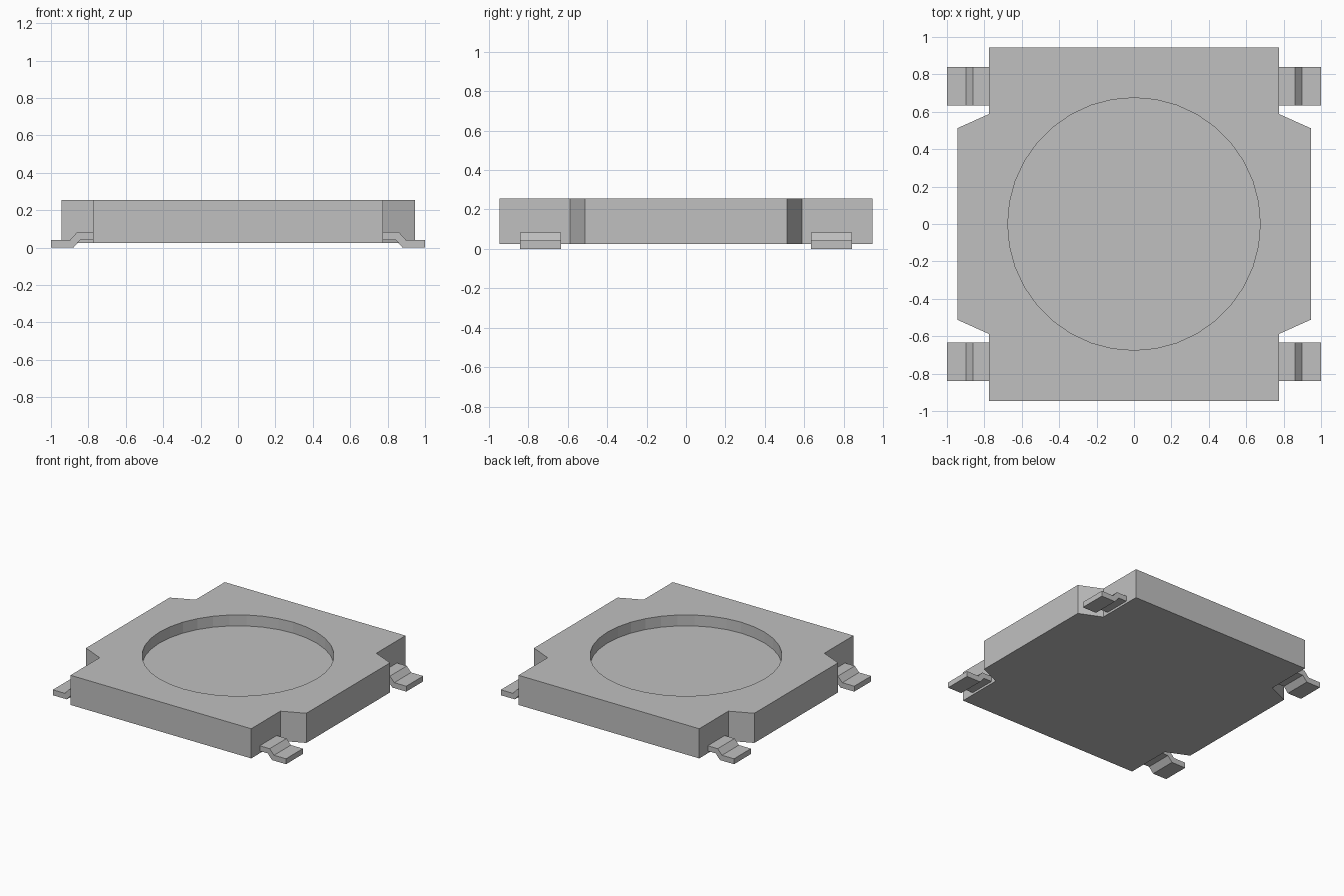
import bpy
import bmesh
from math import radians
from mathutils import Matrix, Vector

cube = bpy.data.objects.get("Cube")
if cube:
    bpy.data.objects.remove(cube, do_unlink=True)

GREY = (0.53, 0.53, 0.53, 1.0)
grey = bpy.data.materials.new("plain grey")
grey.use_nodes = True
grey.diffuse_color = GREY
grey.node_tree.nodes["Principled BSDF"].inputs["Base Color"].default_value = GREY


def prism(name, points, direction):
    """Extrude a flat outline along a direction into a closed solid."""
    bm = bmesh.new()
    face = bm.faces.new([bm.verts.new(p) for p in points])
    ext = bmesh.ops.extrude_face_region(bm, geom=[face], use_keep_orig=True)
    verts = [g for g in ext["geom"] if isinstance(g, bmesh.types.BMVert)]
    bmesh.ops.translate(bm, verts=verts, vec=Vector(direction))
    bmesh.ops.recalc_face_normals(bm, faces=bm.faces)
    mesh = bpy.data.meshes.new(name)
    bm.to_mesh(mesh)
    bm.free()
    mesh.materials.append(grey)
    obj = bpy.data.objects.new(name, mesh)
    bpy.context.collection.objects.link(obj)
    return obj


# Housing: square block with notched corners
BOTTOM, TOP, FLOOR = 0.025, 0.255, 0.17
quarter = [(0.945, 0.512), (0.775, 0.588), (0.775, 0.945)]
outline = (quarter
           + [(-x, y) for x, y in reversed(quarter)]
           + [(-x, -y) for x, y in quarter]
           + [(x, -y) for x, y in reversed(quarter)])
housing = prism("housing", [(x, y, BOTTOM) for x, y in outline],
                (0, 0, TOP - BOTTOM))

# Round recess in the top
rim = [Matrix.Rotation(radians(a), 3, "Z") @ Vector((0.675, 0, FLOOR))
       for a in range(0, 360, 10)]
cutter = prism("recess_cutter", rim, (0, 0, 0.2))
cutter.hide_render = True
cut = housing.modifiers.new("recess", "BOOLEAN")
cut.operation = "DIFFERENCE"
cut.solver = "EXACT"
cut.object = cutter
bpy.context.view_layer.objects.active = housing
bpy.ops.object.modifier_apply(modifier=cut.name)
bpy.data.objects.remove(cutter, do_unlink=True)

# Four stepped leads, bent down to the board
profile = [(0.775, 0.083), (0.86, 0.083), (0.897, 0.042), (1.0, 0.042),
           (1.0, 0.0), (0.88, 0.0), (0.843, 0.042), (0.775, 0.042)]
for side, sx in (("left", 1), ("right", -1)):
    for end, sy in (("front", -1), ("back", 1)):
        prism(f"{end}_{side}_lead",
              [(sx * x, sy * 0.633, z) for x, z in profile],
              (0, sy * 0.207, 0))
